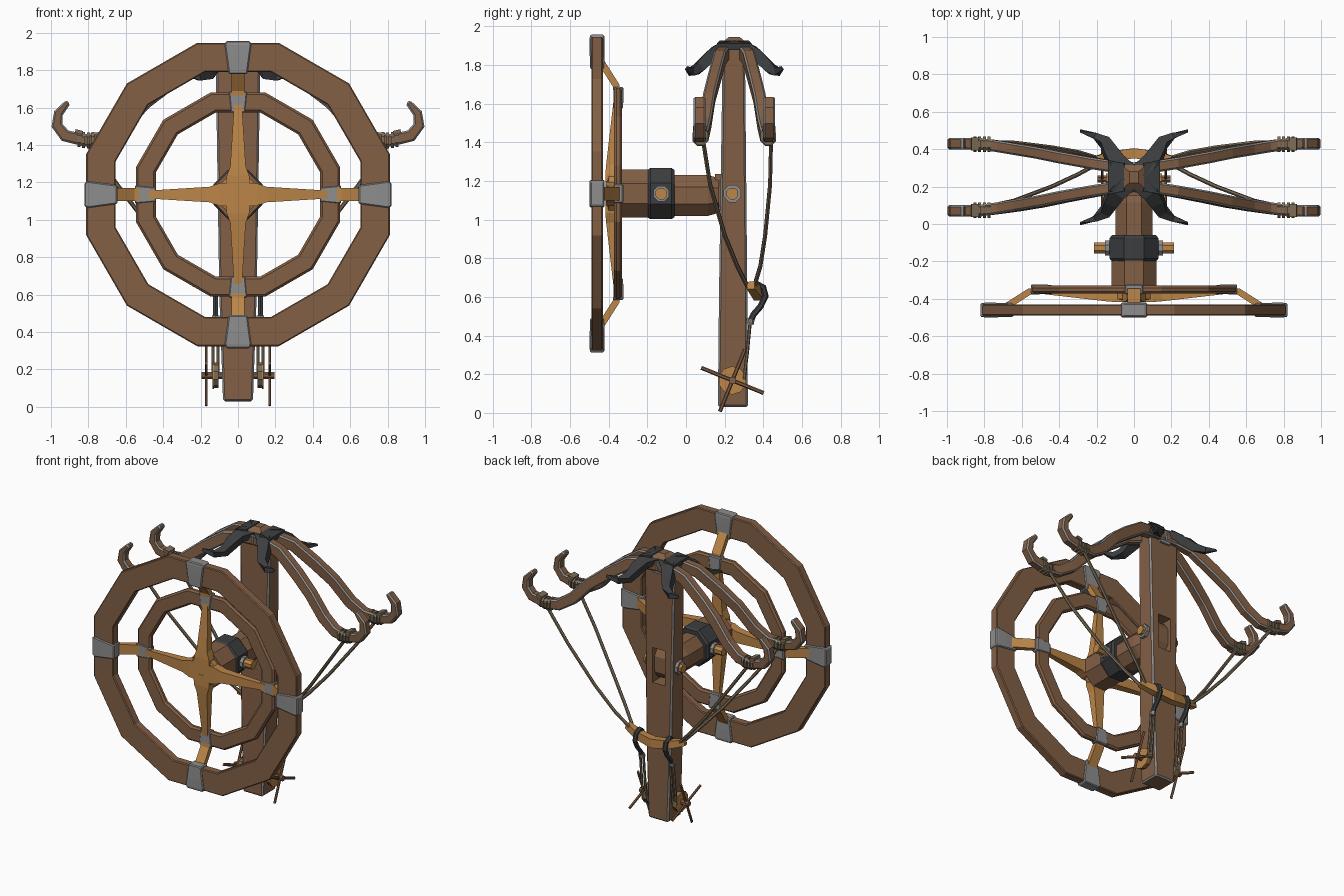
import bpy, bmesh, math
from mathutils import Vector


def material(name, rgb):
    m = bpy.data.materials.new(name)
    m.diffuse_color = (*rgb, 1)
    return m


WOOD = material("brown_wood", (0.225, 0.115, 0.060))
PALE = material("golden_wood", (0.50, 0.235, 0.065))
STEEL = material("grey_steel", (0.27, 0.27, 0.27))
IRON = material("dark_iron", (0.045, 0.047, 0.05))
ROPE = material("rope", (0.20, 0.15, 0.095))
CZ = 1.135  # wheel axle height


def finish(name, bm, mat, bevel=0.0, trim=None):
    bmesh.ops.recalc_face_normals(bm, faces=bm.faces)
    me = bpy.data.meshes.new(name)
    bm.to_mesh(me)
    bm.free()
    ob = bpy.data.objects.new(name, me)
    bpy.context.collection.objects.link(ob)
    me.materials.append(mat)
    if trim:
        me.materials.append(trim)
    if bevel:
        b = ob.modifiers.new("bevel", 'BEVEL')
        b.width, b.segments = bevel, 1
        b.limit_method, b.angle_limit = 'ANGLE', math.radians(50)
        if trim:
            b.material = 1
    return ob


def loft(name, pts, sizes, mat, ref=(0, 1, 0), n=4, bevel=0.0, trim=None):
    """Sweep an n-sided section along pts; sizes = (width along ref, height)."""
    pts = [Vector(p) for p in pts]
    if not isinstance(sizes, list):
        sizes = [sizes] * len(pts)
    bm, rings = bmesh.new(), []
    for i, p in enumerate(pts):
        t = Vector((0, 0, 0))
        if i:
            t += (p - pts[i - 1]).normalized()
        if i < len(pts) - 1:
            t += (pts[i + 1] - p).normalized()
        t.normalize()
        s = Vector(ref) - t * t.dot(Vector(ref))
        s.normalize()
        u = t.cross(s)
        k = 0.5 / math.cos(math.pi / n)
        ring = []
        for j in range(n):
            a = 2 * math.pi * (j + 0.5) / n
            ring.append(bm.verts.new(p + s * (k * sizes[i][0] * math.cos(a)) + u * (k * sizes[i][1] * math.sin(a))))
        rings.append(ring)
    for r, q in zip(rings, rings[1:]):
        for j in range(n):
            bm.faces.new((r[j], r[(j + 1) % n], q[(j + 1) % n], q[j]))
    bm.faces.new(rings[0])
    bm.faces.new(rings[-1])
    return finish(name, bm, mat, bevel, trim)


def rim(name, r_in, r_out, y0, y1, mat, bevel):
    """Twelve-sided wheel rim facing -y."""
    bm, rings = bmesh.new(), []
    for i in range(12):
        a = math.radians(15 + 30 * i)
        rings.append([bm.verts.new((r * math.cos(a), y, CZ + r * math.sin(a)))
                      for r, y in ((r_in, y0), (r_out, y0), (r_out, y1), (r_in, y1))])
    for i in range(12):
        r, q = rings[i], rings[(i + 1) % 12]
        for j in range(4):
            bm.faces.new((r[j], r[(j + 1) % 4], q[(j + 1) % 4], q[j]))
    return finish(name, bm, mat, bevel)


# Wheel: two rims
rim("outer_rim", 0.678, 0.84, -0.49, -0.43, WOOD, 0.006)
rim("inner_rim", 0.455, 0.565, -0.372, -0.33, WOOD, 0.012)

# Wheel hub, then spokes, struts and clamps four times round the wheel
X = (1, 0, 0)
loft("hub", [(0, -0.415, CZ), (0, -0.40, CZ), (0, -0.35, CZ)], [(0.14, 0.14), (0.21, 0.21), (0.21, 0.21)], PALE, X, 8)
for i in range(4):
    a = i * math.pi / 2
    d = Vector((round(math.cos(a)), 0, round(math.sin(a))))

    def at(r, y):
        return d * r + Vector((0, y, CZ))

    loft("spoke", [at(0.02, -0.385), at(0.1, -0.385), at(0.15, -0.383), at(0.48, -0.36)],
         [(0.065, 0.13), (0.065, 0.12), (0.06, 0.083), (0.03, 0.042)], PALE)
    loft("strut", [at(0.5, -0.355), at(0.56, -0.362), at(0.69, -0.445)], (0.035, 0.07), PALE)
    loft("outer_clamp", [at(0.645, -0.46), at(0.74, -0.46), at(0.80, -0.46), at(0.822, -0.46)],
         [(0.072, 0.10), (0.078, 0.125), (0.078, 0.142), (0.072, 0.125)], STEEL, bevel=0.006)
    loft("inner_clamp", [at(0.438, -0.35), at(0.552, -0.35)], [(0.05, 0.078), (0.052, 0.1)], STEEL, bevel=0.006)

# Wheel axle with iron collar and cross peg
loft("axle_front", [(0, y, CZ) for y in (-0.36, -0.19)], (0.24, 0.25), WOOD, X, 8)
loft("axle_collar", [(0, y, CZ) for y in (-0.2, -0.185, -0.075, -0.06)],
     [(0.235, 0.245), (0.26, 0.265), (0.26, 0.265), (0.235, 0.245)], IRON, X, 8)
loft("axle_rear", [(0, y, CZ - 0.01) for y in (-0.07, 0.115, 0.17)],
     [(0.2, 0.21), (0.2, 0.21), (0.17, 0.18)], WOOD, X, 8)
loft("axle_tenon", [(0, y, CZ) for y in (0.15, 0.26, 0.29)],
     [(0.096, 0.2), (0.096, 0.2), (0.096, 0.11)], WOOD, X)
loft("cross_peg", [(-0.215, -0.128, CZ), (0.215, -0.128, CZ)], (0.06, 0.06), PALE, n=8)
loft("peg_collar", [(-0.155, -0.128, CZ), (0.155, -0.128, CZ)], (0.08, 0.08), STEEL, n=8)

# Tall tapered stock with a mortise for the axle
stock = loft("stock", [(0, 0.2425, 0.03), (0, 0.244, 0.6), (0, 0.2475, 1.89)],
             [(0.16, 0.155), (0.2, 0.147), (0.24, 0.115)], WOOD, X, bevel=0.010, trim=STEEL)
cutter = loft("mortise_cutter", [(0, 0.1, CZ), (0, 0.5, CZ)], (0.1, 0.25), WOOD, X)
cutter.hide_render = True
cutter.hide_viewport = True
cut = stock.modifiers.new("mortise", 'BOOLEAN')
cut.operation, cut.object, cut.solver = 'DIFFERENCE', cutter, 'EXACT'
for s in (1, -1):
    loft("stock_pin", [(s * 0.08, 0.24, CZ), (s * 0.15, 0.24, CZ)], (0.06, 0.06), PALE, n=8)
    loft("stock_pin_washer", [(s * 0.09, 0.24, CZ), (s * 0.13, 0.24, CZ)], (0.09, 0.09), STEEL, n=8)

# Cap on top of the stock
loft("cap", [(0, 0.25, 1.86), (0, 0.25, 1.915), (0, 0.25, 1.944)],
     [(0.13, 0.14), (0.13, 0.13), (0.05, 0.06)], WOOD, X)
loft("cap_plate", [(0, 0.31, 1.81), (0, 0.31, 1.9)], [(0.08, 0.02), (0.11, 0.04)], STEEL, X)

# Four bow arms, horns, lashings and strings
ARM = [(0.0, 0.05, 1.865), (0.1, 0.055, 1.862), (0.22, 0.075, 1.835), (0.38, 0.105, 1.725),
       (0.5, 0.13, 1.63), (0.62, 0.15, 1.5), (0.72, 0.165, 1.435), (0.82, 0.178, 1.425),
       (0.925, 0.18, 1.45), (0.968, 0.18, 1.505), (0.96, 0.18, 1.57), (0.908, 0.18, 1.63)]
ARM_T = [0.075, 0.075, 0.085, 0.085, 0.08, 0.08, 0.075, 0.065, 0.065, 0.06, 0.05, 0.03]
HORN = [(0.03, 0.03, 1.895), (0.09, 0.08, 1.885), (0.125, 0.13, 1.84),
        (0.155, 0.185, 1.785), (0.21, 0.222, 1.765), (0.288, 0.248, 1.785)]
HORN_S = [(0.09, 0.05), (0.09, 0.05), (0.075, 0.06), (0.055, 0.055), (0.032, 0.04), (0.006, 0.02)]
for sx in (1, -1):
    for sy in (1, -1):
        def put(p):
            return Vector((sx * p[0], 0.25 + sy * p[1], p[2]))

        loft("bow_arm", [put(p) for p in ARM], [(0.062, t) for t in ARM_T], WOOD, bevel=0.009, trim=STEEL)
        loft("horn", [put(p) for p in HORN], HORN_S, IRON, X)
        # rope lashing near the arm tip
        for x, z in ((0.775, 1.427), (0.80, 1.424), (0.825, 1.426), (0.85, 1.432)):
            loft("lashing", [put((x - 0.008, 0.176, z)), put((x + 0.008, 0.176, z))], (0.082, 0.085), ROPE, n=8)
        loft("lashing_knot", [put((0.83, 0.178, 1.465)), put((0.87, 0.178, 1.475))], (0.07, 0.02), ROPE)
        # bowstring down to the slider
        if sy < 0:
            line = [(0.8, 0.09, 1.40), (0.64, 0.125, 1.18), (0.44, 0.20, 0.92), (0.30, 0.265, 0.76), (0.2, 0.32, 0.65)]
        else:
            line = [(0.8, 0.44, 1.40), (0.64, 0.435, 1.18), (0.44, 0.41, 0.92), (0.30, 0.385, 0.76), (0.2, 0.355, 0.66)]
        loft("bowstring", [(sx * x, y, z) for x, y, z in line], (0.02, 0.02), ROPE, n=6)
    # iron plate over the arm roots
    loft("arm_plate", [(sx * 0.05, 0.25, 1.91), (sx * 0.135, 0.25, 1.895)], [(0.15, 0.035), (0.18, 0.035)], IRON)

# Slider bar pulled by the winch
loft("slider_bar", [(-0.23, 0.335, 0.66), (-0.13, 0.362, 0.632), (0, 0.378, 0.615), (0.13, 0.362, 0.632), (0.23, 0.335, 0.66)],
     [(0.04, 0.04), (0.05, 0.055), (0.055, 0.065), (0.05, 0.055), (0.04, 0.04)], PALE)

# Hooks, ropes and hand winches on both sides
for s in (1, -1):
    loft("hook", [(s * 0.12, y, z) for y, z in ((0.325, 0.645), (0.36, 0.672), (0.4, 0.65), (0.412, 0.605),
                                               (0.385, 0.55), (0.35, 0.51), (0.33, 0.465))], (0.028, 0.028), IRON, X, 6)
    loft("hook_ferrule", [(s * 0.12, 0.335, 0.485), (s * 0.12, 0.329, 0.46)], (0.04, 0.036), STEEL, X, 6)
    for dx in (0.107, 0.133):
        loft("winch_rope", [(s * dx, 0.333, 0.48), (s * dx, 0.318, 0.32), (s * dx, 0.30, 0.17)], (0.015, 0.015), ROPE, X, 6)
    loft("winch_axle", [(s * 0.06, 0.24, 0.168), (s * 0.195, 0.24, 0.168)], (0.036, 0.036), WOOD, n=8)
    loft("winch_drum", [(s * 0.104, 0.24, 0.168), (s * 0.13, 0.24, 0.168)], (0.13, 0.13), ROPE, n=10)
    loft("drum_flange", [(s * 0.129, 0.24, 0.168), (s * 0.137, 0.24, 0.168)], (0.14, 0.14), PALE, n=10)
    for a in (68, 158):
        c, d = Vector((s * 0.17, 0.24, 0.168)), Vector((0, math.cos(math.radians(a)), math.sin(math.radians(a)))) * 0.174
        loft("winch_handle", [c - d, c + d], (0.014, 0.018), WOOD, X, 6)
